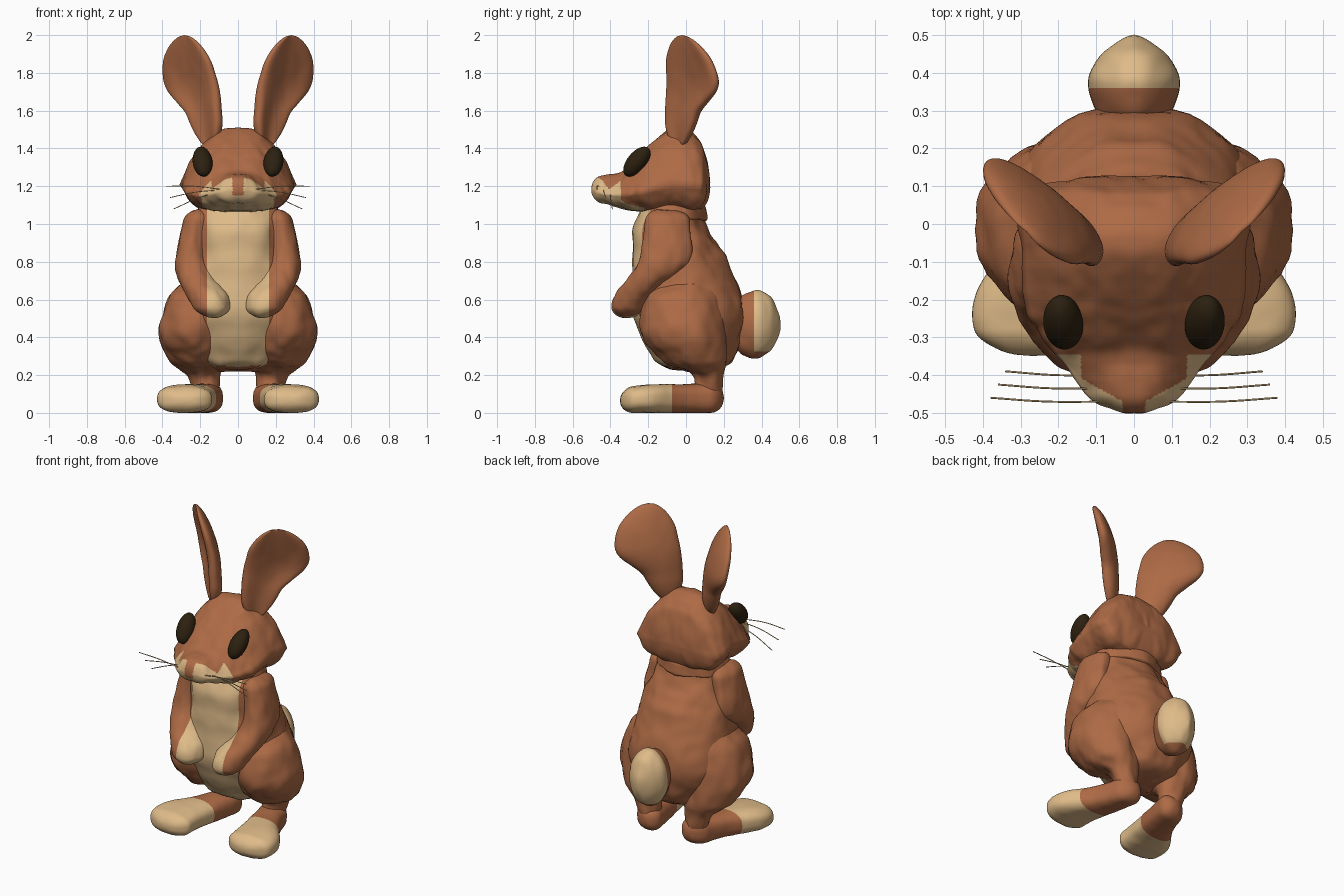
import bpy, bmesh, math
from mathutils import Vector, noise

cube = bpy.data.objects.get("Cube")
if cube:
    bpy.data.objects.remove(cube, do_unlink=True)


def material(name, rgb):
    mat = bpy.data.materials.new(name)
    mat.use_nodes = True
    mat.diffuse_color = (*rgb, 1)
    shader = mat.node_tree.nodes["Principled BSDF"]
    shader.inputs["Base Color"].default_value = (*rgb, 1)
    shader.inputs["Roughness"].default_value = .8
    return mat


materials = [material("russet fur", (.42, .145, .06)),
             material("cream fur", (.74, .5, .25)),
             material("dark eye", (.026, .015, .005))]
BROWN, CREAM, DARK = range(len(materials))


def catmull(a, b, c, d, t):
    return b + t / 2 * (c - a + t * (2 * a - 5 * b + 4 * c - d + t * (3 * (b - c) + d - a)))


def smooth_sections(rows, steps):
    """Blend a few key sections into many."""
    padded = [rows[0], *rows, rows[-1]]
    blended = []
    for window in zip(padded, padded[1:], padded[2:], padded[3:]):
        for k in range(steps):
            blended.append([catmull(*values, k / steps) for values in zip(*window)])
    return blended + [list(rows[-1])]


def ring_points(ca, cb, ra, rb, sides, power, pear, sag, dish, turn):
    """Superellipse; pear narrows top and bottom, sag lowers the cheeks, dish hollows the front."""
    for k in range(sides):
        angle = math.tau * k / sides
        c, s = (math.copysign(abs(f) ** (2 / power), f)
                for f in (math.cos(angle), math.sin(angle)))
        c *= 1 - pear * abs(s)
        s -= sag * (1 - s * s)
        if s < 0:
            s *= 1 - dish * s * s
        a, b = ra * c, rb * s
        yield (ca + a * math.cos(turn) - b * math.sin(turn),
               cb + a * math.sin(turn) + b * math.cos(turn))


def add_fur(bm, height):
    """Soft tufted relief, the same on both sides."""
    bm.normal_update()
    offsets = []
    for vert in bm.verts:
        x, y, z = vert.co
        p = Vector((abs(x), y, z / 2)) * 11
        offsets.append(vert.normal * height * (noise.noise(p) + noise.noise(p * 2) / 2))
    for vert, offset in zip(bm.verts, offsets):
        vert.co += offset


def loft(name, rows, axis="z", side=1, cap=.06, power=2, pear=0, sag=0, dish=0, turn=0,
         fur=.006, cuts=(), rule=None, sides=56, steps=20):
    """Skin (position, centre a, centre b, radius a, radius b) sections, with round ends."""
    bm = bmesh.new()
    rings = []
    start, end = rows[0][0], rows[-1][0]
    for t, ca, cb, ra, rb in smooth_sections(rows, steps):
        near = min(1, abs(t - start) / cap, abs(t - end) / cap)
        swell = math.sqrt(1 - (1 - near) ** 2)
        section = ring_points(ca, cb, ra * swell, rb * swell,
                              sides, power, pear, sag, dish, turn)
        rings.append([bm.verts.new((side * a, b, t) if axis == "z" else (side * a, t, b))
                      for a, b in section])
    for low, high in zip(rings, rings[1:]):
        for k in range(sides):
            bm.faces.new((low[k - 1], low[k], high[k], high[k - 1]))
    bmesh.ops.remove_doubles(bm, verts=bm.verts, dist=.0001)
    bmesh.ops.recalc_face_normals(bm, faces=bm.faces)
    add_fur(bm, fur)
    # clean colour borders
    for point, normal in cuts:
        bmesh.ops.bisect_plane(bm, geom=bm.verts[:] + bm.edges[:] + bm.faces[:],
                               plane_co=point, plane_no=normal)
    for face in bm.faces:
        face.smooth = True
        if rule:
            face.material_index = rule(face.calc_center_median())
    mesh = bpy.data.meshes.new(name)
    bm.to_mesh(mesh)
    bm.free()
    for mat in materials:
        mesh.materials.append(mat)
    bpy.context.collection.objects.link(bpy.data.objects.new(name, mesh))


# borders between brown and cream
bib_edge, toe_edge, tuft_edge, tuft_base = .165, -.075, .36, .325
across, forward, upward = (1, 0, 0), (0, 1, 0), (0, 0, 1)
bib_cuts = [((edge, 0, 0), across) for edge in (-bib_edge, bib_edge)]
toe_cuts = [((0, toe_edge, 0), forward)]
tuft_cuts = [((0, tuft_edge, 0), forward), ((0, 0, tuft_base), upward)]


def bib_rule(p):
    return CREAM if abs(p.x) < bib_edge and p.y < -.08 and p.z > .25 else BROWN


def toe_rule(p):
    return CREAM if p.y < toe_edge else BROWN


def tuft_rule(p):
    return CREAM if p.y > tuft_edge and p.z > tuft_base else BROWN


def head_rule(p):
    """Cream chin, and cream muzzle either side of the nose."""
    x, y, z = abs(p.x), p.y, p.z
    chin = z < 1.13 and y < -.22 and x < .19
    muzzle = y < -.345 and z < 1.25
    nose = z > 1.155 and x < min(.14, .03 + 1.8 * max(0, y + .47))
    return CREAM if chin or (muzzle and not nose) else BROWN


# pear-shaped torso with a cream bib, and the ruff at the neck
loft("torso", [(.22, 0, .05, .2, .18), (.5, 0, .02, .33, .3), (.8, 0, -.03, .28, .25),
               (1, 0, -.09, .24, .19), (1.2, 0, -.05, .18, .13)],
     fur=.014, cuts=bib_cuts, rule=bib_rule)
loft("neck_ruff", [(1, 0, -.06, .22, .17), (1.12, 0, -.05, .2, .15)],
     cap=.03, fur=.012, cuts=bib_cuts, rule=bib_rule)

# head from nose to nape
loft("head", [(-.5, 0, 1.19, .09, .06), (-.36, 0, 1.18, .2, .09), (-.24, 0, 1.22, .28, .16),
              (-.08, 0, 1.28, .3, .22), (.04, 0, 1.27, .31, .21), (.13, 0, 1.23, .27, .13)],
     axis="y", cap=.05, power=3, pear=.35, sag=.3, fur=.009, sides=120, steps=28,
     rule=head_rule)

# tail with a cream tuft
loft("tail", [(.24, 0, .46, .08, .13), (.38, 0, .47, .12, .18), (.5, 0, .47, .05, .1)],
     axis="y", cuts=tuft_cuts, rule=tuft_rule)


def whisker(name, points):
    curve = bpy.data.curves.new(name, "CURVE")
    curve.dimensions = "3D"
    curve.bevel_depth = .0025
    curve.bevel_resolution = 1
    spline = curve.splines.new("BEZIER")
    spline.bezier_points.add(len(points) - 1)
    for knot, co in zip(spline.bezier_points, points):
        knot.co = co
        knot.handle_left_type = knot.handle_right_type = "AUTO"
    curve.materials.append(materials[CREAM])
    bpy.context.collection.objects.link(bpy.data.objects.new(name, curve))


for label, side in (("left", 1), ("right", -1)):
    # slanted oval eye
    loft(label + "_eye", [(1.25, .18, -.3, .055, .06), (1.41, .195, -.22, .05, .06)],
         side=side, cap=.08, fur=0, rule=lambda p: DARK)
    # broad dished ear, turned outwards
    loft(label + "_ear", [(1.4, .15, -.04, .08, .06), (1.58, .18, -.02, .12, .06),
                          (1.75, .25, .035, .19, .06), (2, .285, -.02, .13, .04)],
         side=side, cap=.16, turn=math.radians(44), dish=.8, fur=.003)
    # arm folded towards the belly
    loft(label + "_arm", [(1.08, .2, -.1, .07, .11), (.8, .245, -.12, .09, .14),
                          (.62, .16, -.27, .11, .11), (.5, .13, -.32, .08, .07)],
         side=side, fur=.01, cuts=bib_cuts, rule=bib_rule)
    # heel, shin and thigh
    loft(label + "_leg", [(.02, .16, .11, .08, .08), (.19, .18, .12, .08, .08),
                          (.28, .21, .05, .15, .17), (.45, .23, -.02, .19, .22),
                          (.74, .18, 0, .14, .17)],
         side=side, cap=.15, fur=.013)
    # long foot with cream toes
    loft(label + "_foot", [(.2, .15, .08, .08, .08), (0, .2, .076, .1, .076),
                           (-.2, .28, .075, .145, .075), (-.35, .27, .065, .13, .065)],
         axis="y", side=side, cap=.07, power=2.6, fur=.003, cuts=toe_cuts, rule=toe_rule)
    # three drooping whiskers
    for n in range(3):
        x, y, z = .38 - .02 * n, -.46 + .035 * n, 1.2 - .06 * n
        whisker(f"{label}_whisker_{n + 1}",
                [(side * .07, y - .01, 1.18), (side * x * .6, y - .01, (z + 1.2) / 2),
                 (side * x, y, z)])
